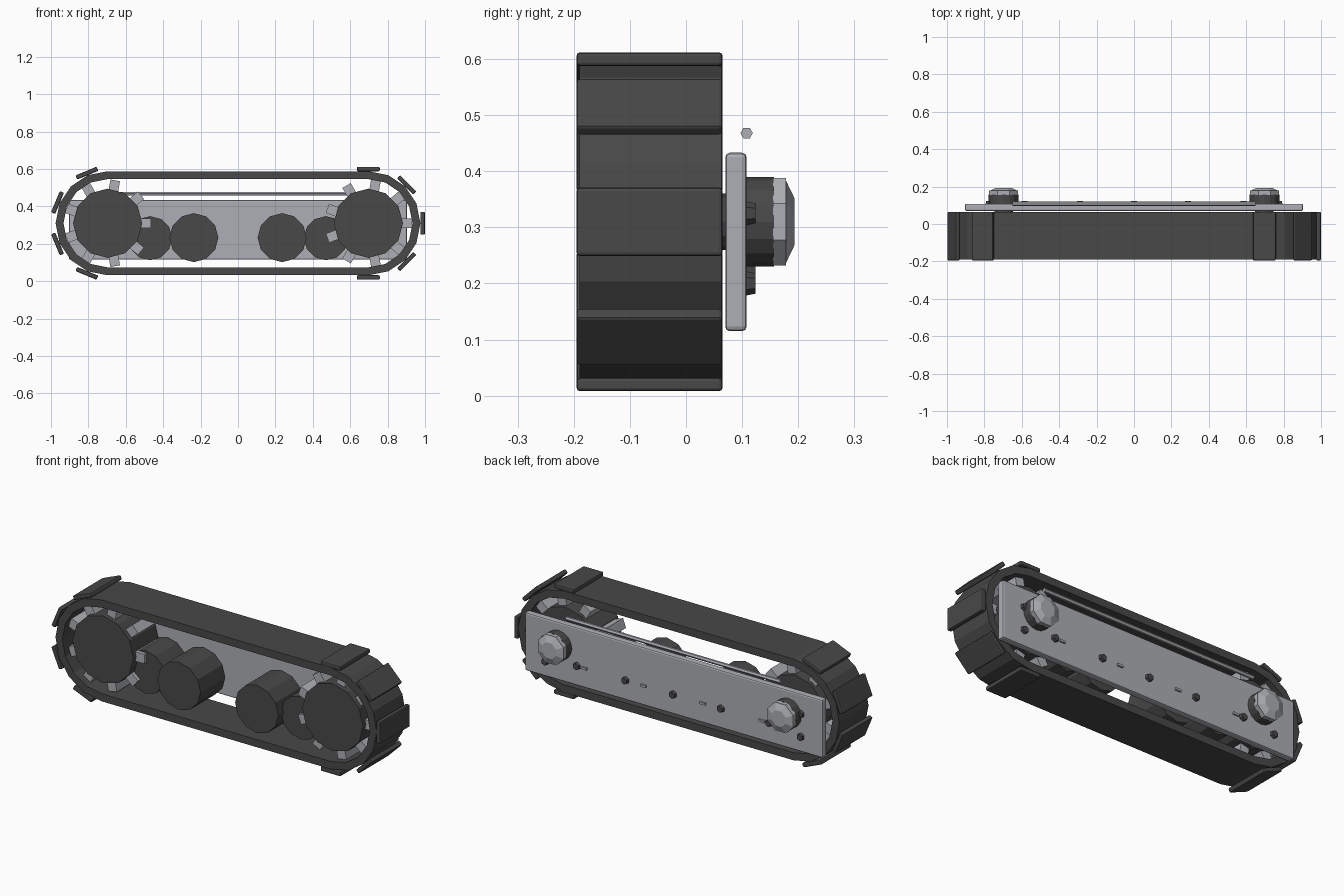
import bpy, bmesh
from math import pi, cos, sin, radians
from mathutils import Matrix, Vector

cube = bpy.data.objects.get("Cube")
if cube:
    bpy.data.objects.remove(cube, do_unlink=True)


def make_material(name, rgb):
    m = bpy.data.materials.new(name)
    m.use_nodes = True
    m.diffuse_color = (*rgb, 1)
    m.node_tree.nodes["Principled BSDF"].inputs["Base Color"].default_value = (*rgb, 1)
    return m


RUBBER = make_material("dark rubber", (0.065, 0.065, 0.065))
STEEL = make_material("light steel", (0.42, 0.43, 0.46))

HUB_X, HUB_Z = 0.697, 0.31


def finish(name, bm, mat, bevel=0):
    bmesh.ops.recalc_face_normals(bm, faces=bm.faces)
    me = bpy.data.meshes.new(name)
    bm.to_mesh(me)
    bm.free()
    me.materials.append(mat)
    ob = bpy.data.objects.new(name, me)
    bpy.context.collection.objects.link(ob)
    if bevel:
        mod = ob.modifiers.new("Bevel", 'BEVEL')
        mod.width, mod.segments = bevel, 2
    return ob


def box(name, size, center, mat, angle=0, bevel=0):
    """Box turned about the y axis, local x pointing along the given angle."""
    bm = bmesh.new()
    bmesh.ops.create_cube(bm, size=1)
    bm.transform(Matrix.Translation(center) @ Matrix.Rotation(-angle, 4, 'Y')
                 @ Matrix.Diagonal((*size, 1)))
    return finish(name, bm, mat, bevel)


def drum(name, x, z, r, y0, y1, sides, mat, r_back=None, turn=0):
    """Faceted cylinder or cone lying along y."""
    bm = bmesh.new()
    bmesh.ops.create_cone(bm, cap_ends=True, segments=sides, depth=y1 - y0,
                          radius1=r, radius2=r if r_back is None else r_back)
    bm.transform(Matrix.Translation((x, (y0 + y1) / 2, z)) @ Matrix.Rotation(-pi / 2, 4, 'X')
                 @ Matrix.Rotation(turn, 4, 'Z'))
    return finish(name, bm, mat)


# Endless belt: a stadium outline swept between two widths
def stadium(r, steps=8):
    pts = []
    for side, start in ((1, -pi / 2), (-1, pi / 2)):
        for i in range(steps + 1):
            a = start + pi * i / steps
            pts.append((side * HUB_X + r * cos(a), HUB_Z + r * sin(a)))
    return pts


bm = bmesh.new()
rings = [[bm.verts.new((x, y, z)) for x, z in stadium(r)]
         for r, y in ((0.278, -0.19), (0.278, 0.063), (0.236, 0.063), (0.236, -0.19))]
count = len(rings[0])
for k in range(4):
    a, b = rings[k], rings[(k + 1) % 4]
    for i in range(count):
        j = (i + 1) % count
        bm.faces.new((a[i], a[j], b[j], b[i]))
finish("track_belt", bm, RUBBER)

# Grip pads around both ends of the belt
for side, name, angles in ((1, "left", (90, 45, 0, -45, -90)),
                           (-1, "right", (112.5, 157.5, 202.5, 247.5))):
    for n, deg in enumerate(angles):
        a = radians(deg)
        center = (side * HUB_X + 0.29 * cos(a), -0.065, HUB_Z + 0.29 * sin(a))
        box(f"{name}_grip_pad_{n + 1}", (0.024, 0.26, 0.122), center, RUBBER, a, 0.006)

# Wheels, drive teeth and hubs, mirrored to both ends
for side, name in ((1, "left"), (-1, "right")):
    x = side * HUB_X
    drum(name + "_drive_wheel", x, HUB_Z, 0.185, -0.175, 0.05, 12, RUBBER)
    drum(name + "_idler_wheel", side * 0.47, 0.23, 0.118, -0.13, 0.06, 12, RUBBER)
    drum(name + "_road_wheel", side * 0.236, 0.233, 0.131, -0.175, 0.04, 12, RUBBER)
    for n in range(9):
        a = n * 2 * pi / 9
        center = (x + 0.2 * cos(a), -0.06, HUB_Z + 0.2 * sin(a))
        box(f"{name}_drive_tooth_{n + 1}", (0.066, 0.18, 0.052), center, STEEL, a)
    drum(name + "_axle", x, HUB_Z, 0.05, 0.04, 0.12, 12, RUBBER)
    drum(name + "_hub_washer", x, HUB_Z, 0.08, 0.105, 0.157, 16, RUBBER)
    drum(name + "_hub_nut", x, HUB_Z, 0.084, 0.155, 0.178, 8, STEEL, turn=pi / 8)
    drum(name + "_hub_cap", x, HUB_Z, 0.08, 0.178, 0.193, 8, STEEL, 0.046, pi / 8)

# Mounting plate and the guide rod above it
box("mounting_plate", (1.808, 0.038, 0.318), (0, 0.089, 0.274), STEEL, 0, 0.008)
bm = bmesh.new()
bmesh.ops.create_cone(bm, cap_ends=True, segments=6, depth=1.3, radius1=0.011, radius2=0.011)
bm.transform(Matrix.Translation((0, 0.108, 0.468)) @ Matrix.Rotation(pi / 2, 4, 'Y'))
finish("guide_rod", bm, STEEL)

# Plate bolts and the small raised tabs between them
bolts = [(0, 0.225)]
for s in (1, -1):
    bolts += [(s * 0.29, 0.225), (s * 0.585, 0.225), (s * 0.775, 0.325), (s * 0.775, 0.2)]
    for n, tx in enumerate((0.18, 0.54)):
        box(f"{'left' if s > 0 else 'right'}_tab_{n + 1}", (0.034, 0.014, 0.012),
            (s * tx, 0.111, 0.225), STEEL)
for n, (x, z) in enumerate(bolts):
    drum(f"plate_bolt_{n + 1}", x, z, 0.022, 0.105, 0.124, 6, RUBBER, 0.018)
